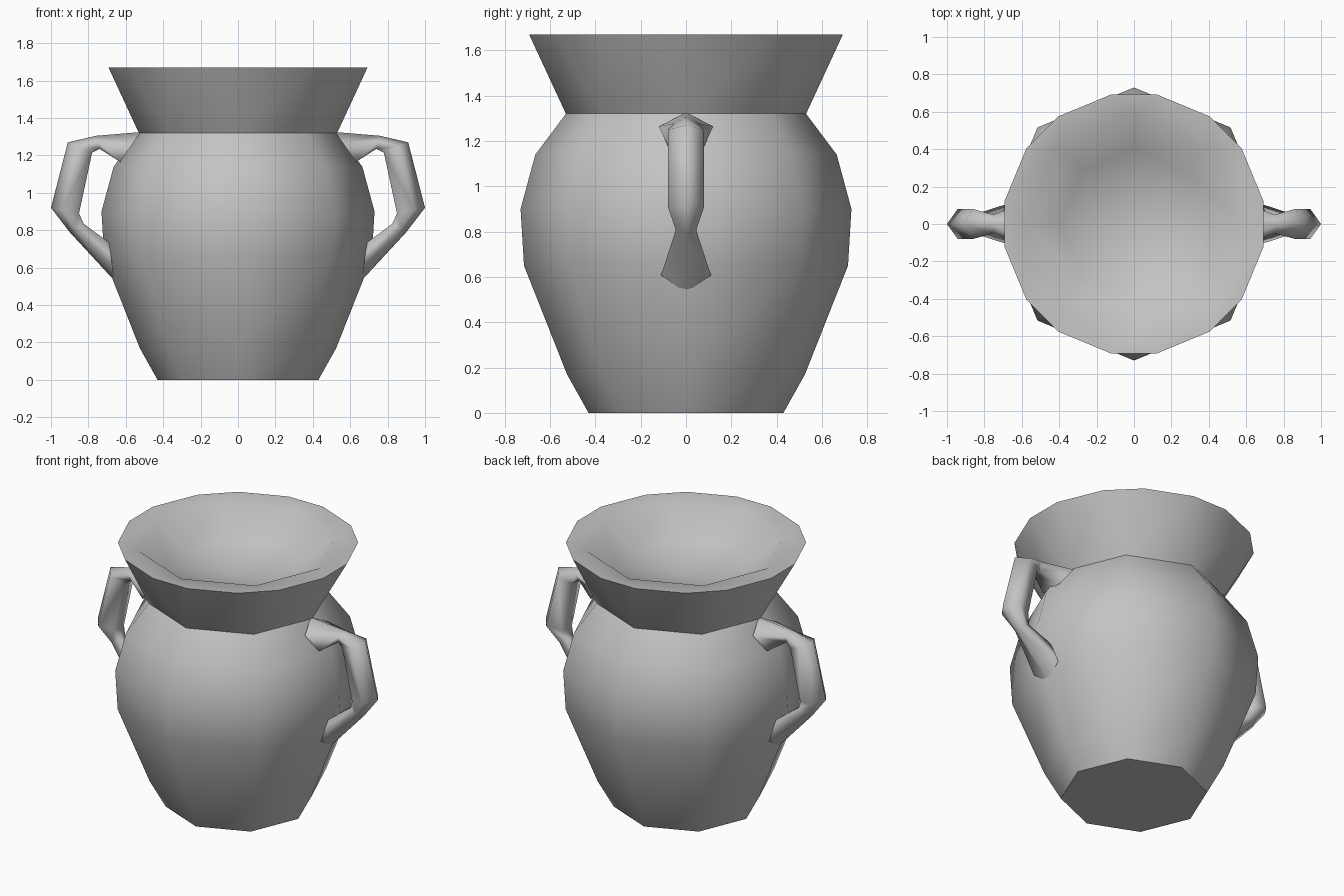
import bpy, bmesh, math
from math import cos, sin, pi, radians

cube = bpy.data.objects.get("Cube")
if cube:
    bpy.data.objects.remove(cube, do_unlink=True)

clay = bpy.data.materials.new("grey clay")
clay.use_nodes = True
GREY = (0.55, 0.55, 0.55, 1)
clay.diffuse_color = GREY
clay.node_tree.nodes["Principled BSDF"].inputs["Base Color"].default_value = GREY


def finish(bm, name, angle):
    bmesh.ops.recalc_face_normals(bm, faces=bm.faces)
    mesh = bpy.data.meshes.new(name)
    bm.to_mesh(mesh)
    bm.free()
    mesh.materials.append(clay)
    obj = bpy.data.objects.new(name, mesh)
    bpy.context.collection.objects.link(obj)
    bpy.ops.object.select_all(action='DESELECT')
    obj.select_set(True)
    bpy.context.view_layer.objects.active = obj
    bpy.ops.object.shade_smooth_by_angle(angle=radians(angle))
    return obj


def bridge(bm, a, b):
    n = len(a)
    for i in range(n):
        j = (i + 1) % n
        bm.faces.new((a[i], a[j], b[j], b[i]))


def octagon(bm, r, z):
    return [bm.verts.new((r * cos(k * pi / 4), r * sin(k * pi / 4), z)) for k in range(8)]


def flare(bm, ring, pairs):
    # Each octagon corner fans out to a pair of rim corners
    for k in range(8):
        n = (k + 1) % 8
        bm.faces.new((ring[k], pairs[k][0], pairs[k][1]))
        bm.faces.new((ring[k], pairs[k][1], pairs[n][0], ring[n]))


# Jar: eight-sided body, flared rim and shallow hollow
bm = bmesh.new()
profile = [(.43, 0), (.525, .17), (.715, .65), (.73, .9), (.665, 1.14), (.53, 1.32)]
rings = [octagon(bm, r, z) for r, z in profile]
for lower, upper in zip(rings, rings[1:]):
    bridge(bm, lower, upper)
bm.faces.new(rings[0])
rim = [[bm.verts.new((.703 * cos(a), .703 * sin(a), 1.67))
        for a in (k * pi / 4 - radians(10), k * pi / 4 + radians(10))] for k in range(8)]
flare(bm, rings[-1], rim)
lip = octagon(bm, .585, 1.66)
flare(bm, lip, rim)
bowl = octagon(bm, .4, 1.51)
bridge(bm, lip, bowl)
centre = bm.verts.new((0, 0, 1.45))
for k in range(8):
    bm.faces.new((bowl[k], bowl[(k + 1) % 8], centre))
finish(bm, "jar_body", 50)

# Handles: five-sided sections as (outer point, inner point, half width)
SECTIONS = [
    ((.52, 1.325), (.63, 1.165), .12),
    ((.76, 1.305), (.74, 1.235), .05),
    ((.91, 1.27), (.78, 1.215), .08),
    ((1.0, .92), (.85, .89), .08),
    ((.90, .79), (.825, .835), .045),
    ((.66, .53), (.69, .735), .11),
]


def handle(name, side):
    bm = bmesh.new()
    loops = []
    for (ox, oz), (ix, iz), w in SECTIONS:
        loop = []
        for t, y in ((0, 0), (.38, w), (1, .62 * w), (1, -.62 * w), (.38, -w)):
            loop.append(bm.verts.new((side * (ox + t * (ix - ox)), y, oz + t * (iz - oz))))
        loops.append(loop)
    for a, b in zip(loops, loops[1:]):
        bridge(bm, a, b)
    bm.faces.new(loops[0])
    bm.faces.new(loops[-1])
    finish(bm, name, 80)


handle("left_handle", 1)
handle("right_handle", -1)
